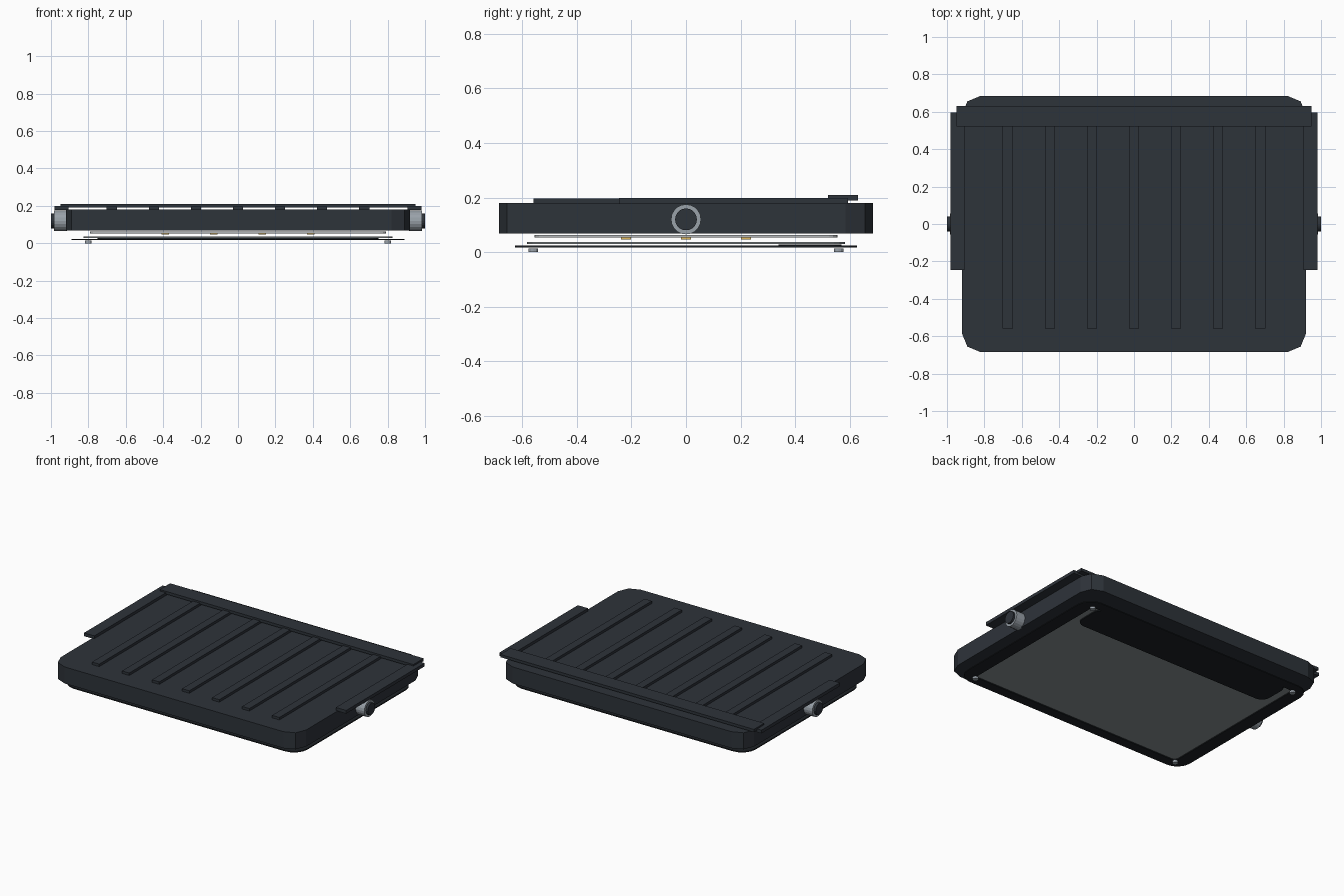
import bpy, bmesh, math
from mathutils import Matrix

if "Cube" in bpy.data.objects:
    bpy.data.objects.remove(bpy.data.objects["Cube"])


def mat(name, r, g, b):
    m = bpy.data.materials.new(name)
    m.diffuse_color = (r, g, b, 1)
    m.use_nodes = True
    m.node_tree.nodes["Principled BSDF"].inputs["Base Color"].default_value = m.diffuse_color
    return m


DARK = mat("dark_metal", 0.027, 0.033, 0.042)
BLACK = mat("black_trim", 0.012, 0.015, 0.018)
STEEL = mat("steel", 0.32, 0.36, 0.40)
GLASS = mat("lens_grey", 0.25, 0.28, 0.29)
BOARD = mat("board_grey", 0.45, 0.47, 0.48)
AMBER = mat("amber", 0.75, 0.50, 0.12)


def finish(bm, name, material):
    bmesh.ops.recalc_face_normals(bm, faces=bm.faces[:])
    me = bpy.data.meshes.new(name)
    bm.to_mesh(me)
    bm.free()
    me.materials.append(material)
    ob = bpy.data.objects.new(name, me)
    bpy.context.collection.objects.link(ob)
    return ob


def outline(hx, hy, r, seg):
    pts = []
    for k, (sx, sy) in enumerate(((1, 1), (-1, 1), (-1, -1), (1, -1))):
        for i in range(seg + 1):
            a = math.pi / 2 * (k + i / seg)
            pts.append((sx * (hx - r) + r * math.cos(a), sy * (hy - r) + r * math.sin(a)))
    return pts


def slab(name, hx, hy, r, seg, z0, z1, material, cy=0, hole=None):
    """Rounded plate; hole gives (hx, hy, r) of a matching opening."""
    bm = bmesh.new()
    loops = [outline(hx, hy, r, seg)] + ([outline(*hole, seg)] if hole else [])
    rings = [[[bm.verts.new((x, y + cy, z)) for x, y in lp] for z in (z0, z1)] for lp in loops]

    def bridge(a, b):
        n = len(a)
        for i in range(n):
            j = (i + 1) % n
            bm.faces.new((a[i], a[j], b[j], b[i]))
    for lo, hi in rings:
        bridge(lo, hi)
    if hole:
        bridge(rings[0][0], rings[1][0])
        bridge(rings[0][1], rings[1][1])
    else:
        bm.faces.new(rings[0][0])
        bm.faces.new(rings[0][1])
    return finish(bm, name, material)


def box(name, x0, x1, y0, y1, z0, z1, material):
    bm = bmesh.new()
    m = (Matrix.Translation(((x0 + x1) / 2, (y0 + y1) / 2, (z0 + z1) / 2))
         @ Matrix.Diagonal((abs(x1 - x0), y1 - y0, z1 - z0, 1)))
    bmesh.ops.create_cube(bm, size=1, matrix=m)
    return finish(bm, name, material)


def cyl(name, c, r, depth, sides, axis, material):
    bm = bmesh.new()
    rot = Matrix.Rotation(math.pi / 2, 4, 'Y') if axis == 'X' else Matrix()
    bmesh.ops.create_cone(bm, cap_ends=True, segments=sides, radius1=r, radius2=r,
                          depth=depth, matrix=Matrix.Translation(c) @ rot)
    return finish(bm, name, material)


# Housing with faceted corners
slab("housing", 0.92, 0.685, 0.1, 2, 0.068, 0.18, DARK)

# Cooling ribs and the cross bar resting on them
for i in range(-3, 4):
    box("rib", i * 0.225 - 0.027, i * 0.225 + 0.027, -0.56, 0.575, 0.178, 0.197, DARK)
box("rear_bar", -0.95, 0.95, 0.52, 0.63, 0.19, 0.209, DARK)

# Side rails and pivots
for s in (-1, 1):
    box("side_rail", s * 0.905, s * 0.982, -0.245, 0.595, 0.177, 0.199, DARK)
    cyl("pivot_collar", (s * 0.95, 0, 0.12), 0.055, 0.07, 20, 'X', STEEL)
    cyl("pivot_core", (s * 0.96, 0, 0.12), 0.04, 0.08, 20, 'X', DARK)

# Inner board with small emitters
slab("board", 0.79, 0.555, 0.03, 3, 0.053, 0.062, BOARD)
for x in (-0.39, -0.13, 0.13, 0.39):
    for y in (-0.22, 0, 0.22):
        box("emitter", x - 0.02, x + 0.02, y - 0.018, y + 0.018, 0.047, 0.054, AMBER)

# Lens, front frame and dark band across the lens
slab("lens", 0.825, 0.583, 0.04, 3, 0.029, 0.037, GLASS)
slab("front_frame", 0.89, 0.627, 0.1, 4, 0.017, 0.024, BLACK, hole=(0.80, 0.56, 0.03))
slab("dark_band", 0.75, 0.115, 0.06, 5, 0.021, 0.028, BLACK, cy=0.455)

# Corner screws
for x in (-0.8, 0.8):
    for y in (-0.56, 0.56):
        cyl("screw", (x, y, 0.007), 0.018, 0.014, 12, 'Z', STEEL)
